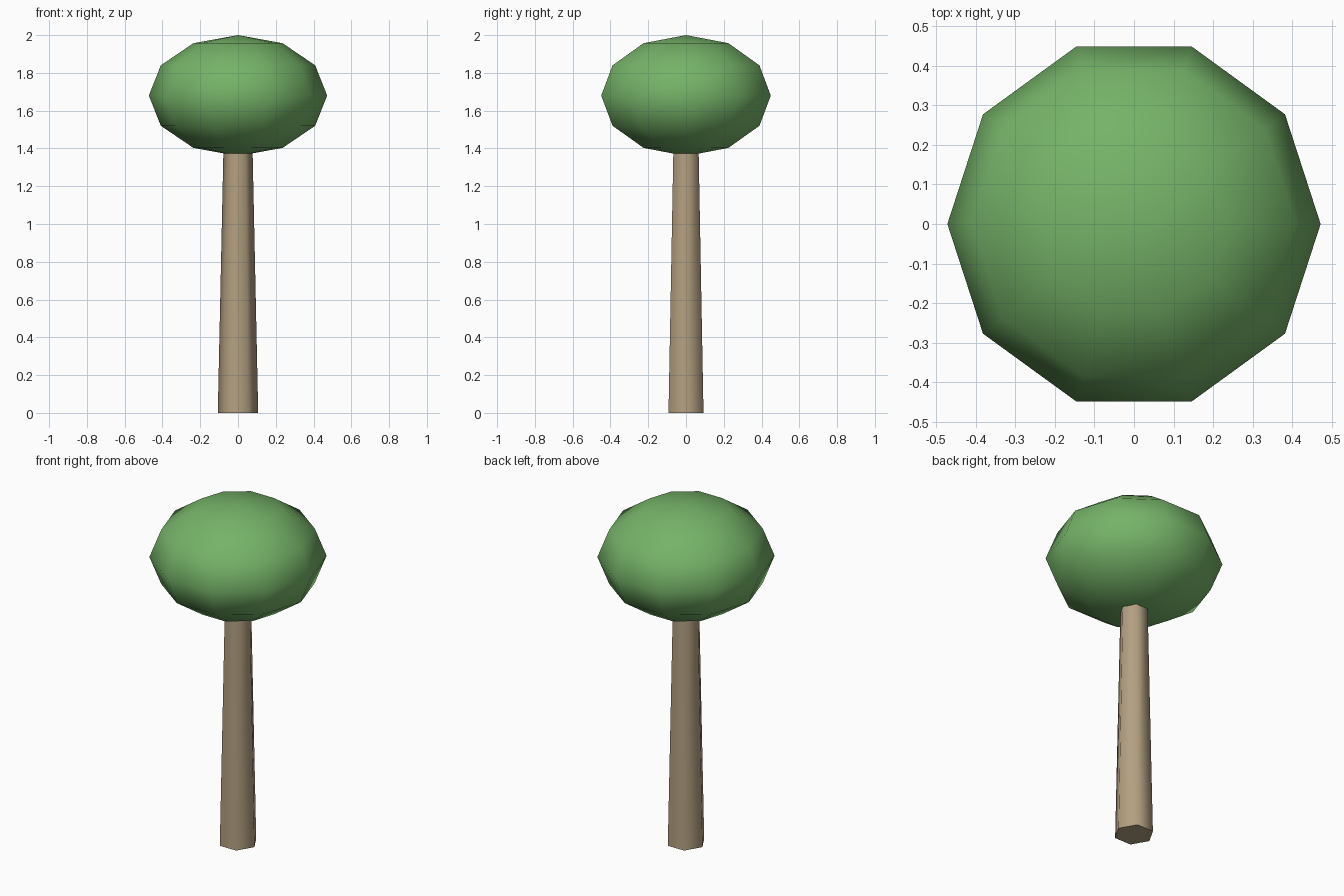
import bpy
from math import sin, cos, pi, radians

if "Cube" in bpy.data.objects:
    bpy.data.objects.remove(bpy.data.objects["Cube"])


def lathe(name, profile, sides, color, angle):
    """Revolve (radius, z) points around z; zero radius makes a pole."""
    verts, rings, faces = [], [], []
    for r, z in profile:
        n = sides if r > 1e-6 else 1
        rings.append([len(verts) + i for i in range(n)])
        verts += [(r * cos(2 * pi * i / sides), r * sin(2 * pi * i / sides), z) for i in range(n)]
    for a, b in zip(rings, rings[1:]):
        for i in range(sides):
            j = (i + 1) % sides
            quad = [a[i % len(a)], a[j % len(a)], b[j % len(b)], b[i % len(b)]]
            faces.append(list(dict.fromkeys(quad)))
    # Cap open ends
    if len(rings[0]) > 1:
        faces.append(rings[0][::-1])
    if len(rings[-1]) > 1:
        faces.append(rings[-1])
    mesh = bpy.data.meshes.new(name)
    mesh.from_pydata(verts, [], faces)
    mat = bpy.data.materials.new(name + "_color")
    mat.diffuse_color = color
    mat.use_nodes = True
    mat.node_tree.nodes["Principled BSDF"].inputs["Base Color"].default_value = mat.diffuse_color
    mesh.materials.append(mat)
    obj = bpy.data.objects.new(name, mesh)
    bpy.context.collection.objects.link(obj)
    bpy.ops.object.select_all(action='DESELECT')
    obj.select_set(True)
    bpy.context.view_layer.objects.active = obj
    bpy.ops.object.shade_smooth_by_angle(angle=radians(angle))
    return obj


# Tapered six-sided trunk, its top tucked into the crown
lathe("trunk", [(0.107, 0), (0.077, 1.40)], 6, (0.45, 0.35, 0.22, 1), 65)

# Flattened ten-sided crown
crown = [(0.472 * sin(pi * k / 6) if 0 < k < 6 else 0, 1.68 - 0.32 * cos(pi * k / 6))
         for k in range(7)]
lathe("crown", crown, 10, (0.18, 0.45, 0.14, 1), 80)
